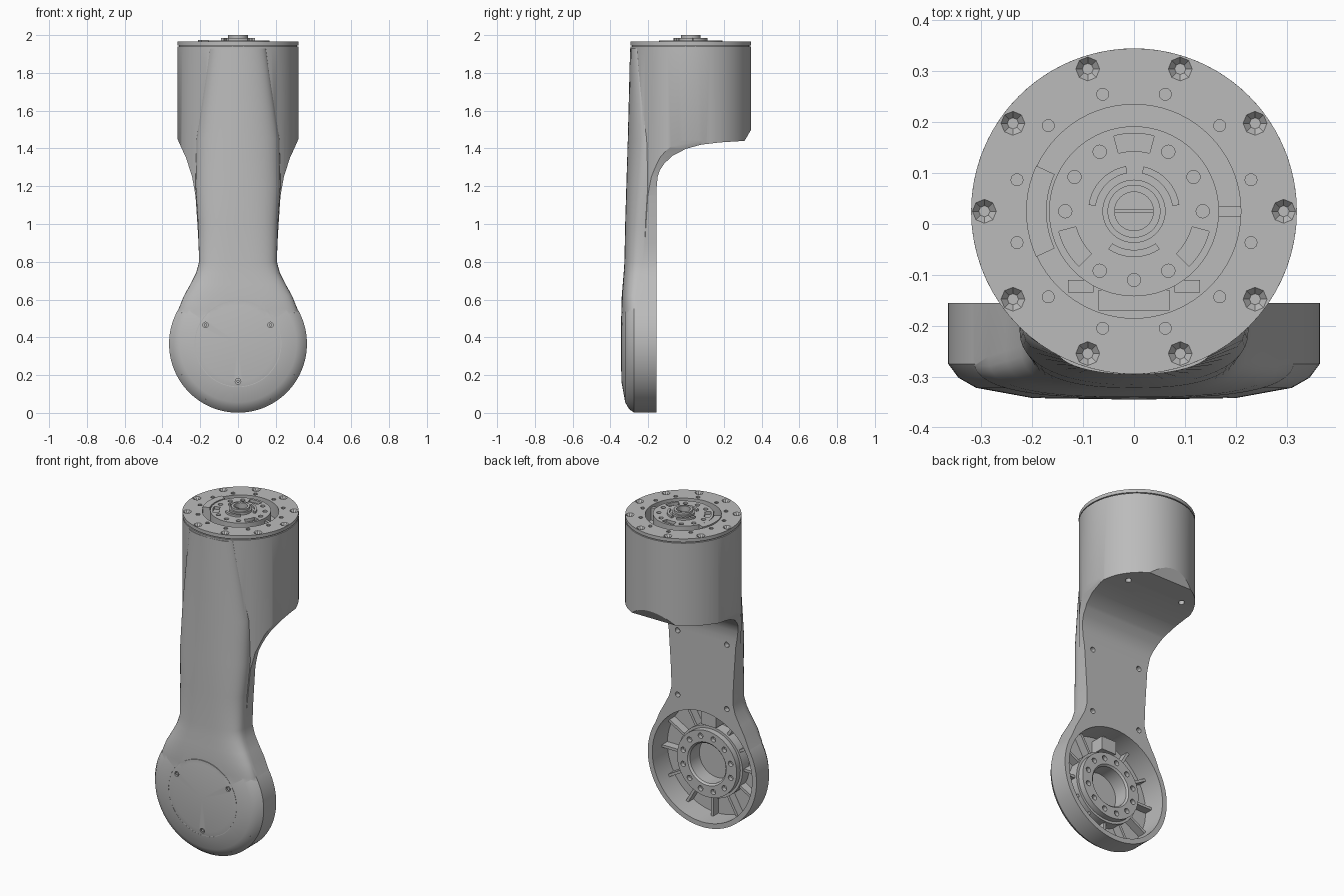
import bpy, bmesh
from math import sin, cos, pi, radians

cube = bpy.data.objects.get("Cube")
if cube:
    bpy.data.objects.remove(cube, do_unlink=True)

grey = bpy.data.materials.new("matte_grey")
grey.use_nodes = True
grey.diffuse_color = (0.5, 0.5, 0.5, 1)
grey.node_tree.nodes["Principled BSDF"].inputs["Base Color"].default_value = grey.diffuse_color

HEAD = (0, 0.025)    # x, y of the upright joint axis
ELBOW = (0, 0.366)   # x, z of the lower joint axis
parts = []


def finish(bm, name):
    bmesh.ops.recalc_face_normals(bm, faces=bm.faces[:])
    mesh = bpy.data.meshes.new(name)
    bm.to_mesh(mesh)
    bm.free()
    mesh.materials.append(grey)
    ob = bpy.data.objects.new(name, mesh)
    bpy.context.collection.objects.link(ob)
    parts.append(ob)
    return ob


def lathe(name, profile, centre=HEAD, axis="Z", n=72, ring=False):
    """Turn (radius, height) points round an axis; ring closes the profile."""
    bm = bmesh.new()
    rows = []
    for r, h in profile:
        row = []
        for k in range(n if r else 1):
            u = centre[0] + r * cos(2 * pi * k / n)
            v = centre[1] + r * sin(2 * pi * k / n)
            row.append(bm.verts.new((u, v, h) if axis == "Z" else (u, h, v)))
        rows.append(row)
    for a, b in zip(rows, rows[1:] + (rows[:1] if ring else [])):
        for k in range(n):
            quad = [a[k % len(a)], a[(k + 1) % len(a)], b[(k + 1) % len(b)], b[k % len(b)]]
            face = list(dict.fromkeys(quad))
            if len(face) > 2:
                bm.faces.new(face)
    return finish(bm, name)


def rod(name, r, lo, hi, centre=HEAD, axis="Z", n=72, r_hi=None):
    return lathe(name, [(0, lo), (r, lo), (r_hi or r, hi), (0, hi)], centre, axis, n)


def tube(name, r0, r1, lo, hi, centre=HEAD, axis="Z"):
    return lathe(name, [(r0, lo), (r1, lo), (r1, hi), (r0, hi)], centre, axis, ring=True)


def loft(name, rows):
    bm = bmesh.new()
    rows = [[bm.verts.new(p) for p in row] for row in rows]
    n = len(rows[0])
    for a, b in zip(rows, rows[1:]):
        for k in range(n):
            bm.faces.new((a[k], a[(k + 1) % n], b[(k + 1) % n], b[k]))
    bm.faces.new(rows[0])
    bm.faces.new(rows[-1])
    return finish(bm, name)


def box(name, x, y, z):
    return loft(name, [[(x[0], y[0], h), (x[1], y[0], h), (x[1], y[1], h), (x[0], y[1], h)] for h in z])


def arc(name, r0, r1, start, end, lo, hi, steps=10):
    angles = [radians(start + (end - start) * i / steps) for i in range(steps + 1)]
    pts = [(r0, a) for a in angles] + [(r1, a) for a in reversed(angles)]
    return loft(name, [[(r * cos(a), HEAD[1] + r * sin(a), h) for r, a in pts] for h in (lo, hi)])


def polar(r, degrees, centre=HEAD):
    a = radians(degrees)
    return centre[0] + r * cos(a), centre[1] + r * sin(a)


def combine(target, *steps):
    """Apply booleans given as (operation, helper objects), then drop the helpers."""
    used = []
    for op, helpers in steps:
        for h in helpers:
            mod = target.modifiers.new(op, "BOOLEAN")
            mod.operation, mod.solver, mod.object = op, "EXACT", h
            h.hide_render = True
            used.append(h)
    graph = bpy.context.evaluated_depsgraph_get()
    mesh = bpy.data.meshes.new_from_object(target.evaluated_get(graph))
    target.modifiers.clear()
    target.data = mesh
    for h in used:
        parts.remove(h)
        bpy.data.objects.remove(h, do_unlink=True)


# Main shell: upright cylinder trimmed to the waisted front outline
shell = rod("arm_shell", 0.32, 0.55, 1.94, n=96)
side = [(0.204, 0.5), (0.206, 0.85), (0.215, 1.0), (0.225, 1.15), (0.243, 1.25),
        (0.275, 1.35), (0.298, 1.4), (0.316, 1.44), (0.33, 1.48), (0.33, 2.1)]
outline = side + [(-x, z) for x, z in reversed(side)]
trim = loft("outline_trim", [[(x, y, z) for x, z in outline] for y in (-0.6, 0.6)])

# Swollen front of the arm, flaring into the lower disc: z, half width, edge y, front y, squareness
stations = [(0.46, 0.325, -0.26, -0.341, 2.8), (0.55, 0.315, -0.26, -0.342, 2.8),
            (0.62, 0.286, -0.26, -0.34, 2.8), (0.68, 0.253, -0.25, -0.335, 2.8),
            (0.74, 0.222, -0.24, -0.33, 2.8), (0.8, 0.206, -0.23, -0.326, 2.8),
            (1.0, 0.212, -0.22, -0.322, 2.6), (1.2, 0.225, -0.208, -0.316, 2.3),
            (1.45, 0.22, -0.2, -0.308, 2.0), (1.93, 0.15, -0.25, -0.296, 2.0)]
rows = []
for z, w, edge, front, p in stations:
    row = [(w, -0.12, z)]
    for i in range(25):
        a = pi * i / 24
        c, s = cos(a), max(sin(a), 0)
        x = w * abs(c) ** (2 / p) * (1 if c > 0 else -1)
        row.append((x, edge + (front - edge) * s ** (2 / p), z))
    rows.append(row + [(-w, -0.12, z)])
swell = loft("front_swell", rows)

# Lower joint disc with a softly chamfered, slightly domed front
disc = lathe("joint_disc", [(0, -0.345), (0.2, -0.342), (0.31, -0.322), (0.345, -0.302),
                            (0.365, -0.275), (0.365, -0.1), (0, -0.1)], ELBOW, "Y", 96)

# Flat back and the curved underside of the head
under = [(-0.155, -0.2), (-0.155, 1.2), (-0.15, 1.25), (-0.138, 1.285), (-0.115, 1.32),
         (-0.07, 1.362), (0, 1.398), (0.08, 1.42), (0.18, 1.432), (0.31, 1.44),
         (0.348, 1.505), (0.6, 1.52), (0.6, -0.2)]
back_cut = loft("back_cut", [[(x, y, z) for y, z in under] for x in (-0.7, 0.7)])

# Recesses: joint cavity, top opening, cover seam and screw holes
cuts = [back_cut,
        rod("cavity", 0.335, -0.3, 0.1, ELBOW, "Y"),
        rod("top_opening", 0.21, 1.88, 2.1),
        tube("cover_seam", 0.226, 0.23, -0.4, -0.336, ELBOW, "Y")]
for angle in (30, 150, 270):
    cuts.append(rod("cover_hole", 0.015, -0.4, -0.331, polar(0.199, angle, ELBOW), "Y", 12))
for sx in (-1, 1):
    for z in (0.76, 1.15):
        cuts.append(rod("back_hole", 0.016, -0.185, -0.1, (sx * 0.165, z), "Y", 12))
    cuts.append(rod("under_hole", 0.018, 1.3, 1.47, (sx * 0.19, 0.18), "Z", 12))
combine(shell, ("INTERSECT", [trim]), ("UNION", [swell, disc]), ("DIFFERENCE", cuts))

for angle in (30, 150, 270):
    rod("cover_screw", 0.009, -0.339, -0.33, polar(0.199, angle, ELBOW), "Y", 6)

# Joint cavity: bolted hub, stepped collar, radial ribs and a mounting block
hub = lathe("joint_hub", [(0.12, -0.305), (0.215, -0.305), (0.215, -0.235), (0.2, -0.235),
                          (0.2, -0.2), (0.13, -0.2), (0.12, -0.21)], ELBOW, "Y", ring=True)
combine(hub, ("DIFFERENCE", [rod("bolt_hole", 0.016, -0.225, -0.1, polar(0.165, 30 * i + 15, ELBOW), "Y", 16)
                             for i in range(12)]))
for i in range(12):
    corners = []
    for r, half in ((0.21, -0.008), (0.34, -0.008), (0.34, 0.008), (0.21, 0.008)):
        a = radians(30 * i)
        corners.append((r * cos(a) - half * sin(a), ELBOW[1] + r * sin(a) + half * cos(a)))
    loft("joint_rib", [[(x, y, z) for x, z in corners] for y in (-0.305, -0.25)])
box("cavity_block", (-0.05, 0.05), (-0.305, -0.215), (0.59, 0.67))

# Top cap: ring with ten countersunk screws and twelve small holes
tube("cap_seam", 0.21, 0.312, 1.93, 1.95)
cap = tube("top_cap", 0.21, 0.32, 1.946, 1.967)
holes = [rod("countersink", 0.011, 1.952, 1.97, polar(0.294, 36 * i), n=8, r_hi=0.026) for i in range(10)]
holes += [rod("cap_hole", 0.012, 1.951, 2, polar(0.238, 30 * i + 15), n=10) for i in range(12)]
combine(cap, ("DIFFERENCE", holes))

# Output flange inside the cap with round holes and kidney slots
flange = rod("output_flange", 0.167, 1.87, 1.972)
holes = [rod("flange_hole", 0.013, 1.955, 2, polar(0.135, a), n=16)
         for a in (0, 30, 60, 120, 150, 180, 240, 270, 300)]
holes += [arc("kidney_slot", 0.118, 0.153, a - 15, a + 15, 1.955, 2) for a in (90, 210, 330)]
holes.append(rod("centre_hole", 0.038, 1.92, 2.1))
combine(flange, ("DIFFERENCE", holes))

# Raised hub and claws at the centre
tube("centre_hub", 0.038, 0.052, 1.965, 2.0)
tube("centre_collar", 0.045, 0.062, 1.965, 1.986)
box("centre_bar", (-0.04, 0.04), (0.022, 0.028), (1.93, 1.98))
for start, end in ((8, 78), (100, 172), (236, 304)):
    arc("centre_claw", 0.076, 0.09, start, end, 1.965, 1.984)

# Side tab, key and connector blocks in the gap round the flange
arc("side_tab", 0.172, 0.212, 155, 205, 1.88, 1.975)
box("side_key", (0.16, 0.215), (0.015, 0.035), (1.88, 1.955))
box("connector", (-0.07, 0.07), (-0.17, -0.13), (1.87, 1.93))
for sx in (-1, 1):
    box("connector_wing", sorted((sx * 0.08, sx * 0.13)), (-0.135, -0.11), (1.87, 1.92))

# Smooth curved surfaces, keep edges crisp
for ob in bpy.context.view_layer.objects:
    ob.select_set(ob in parts)
bpy.context.view_layer.objects.active = shell
bpy.ops.object.shade_smooth_by_angle(angle=radians(30))
